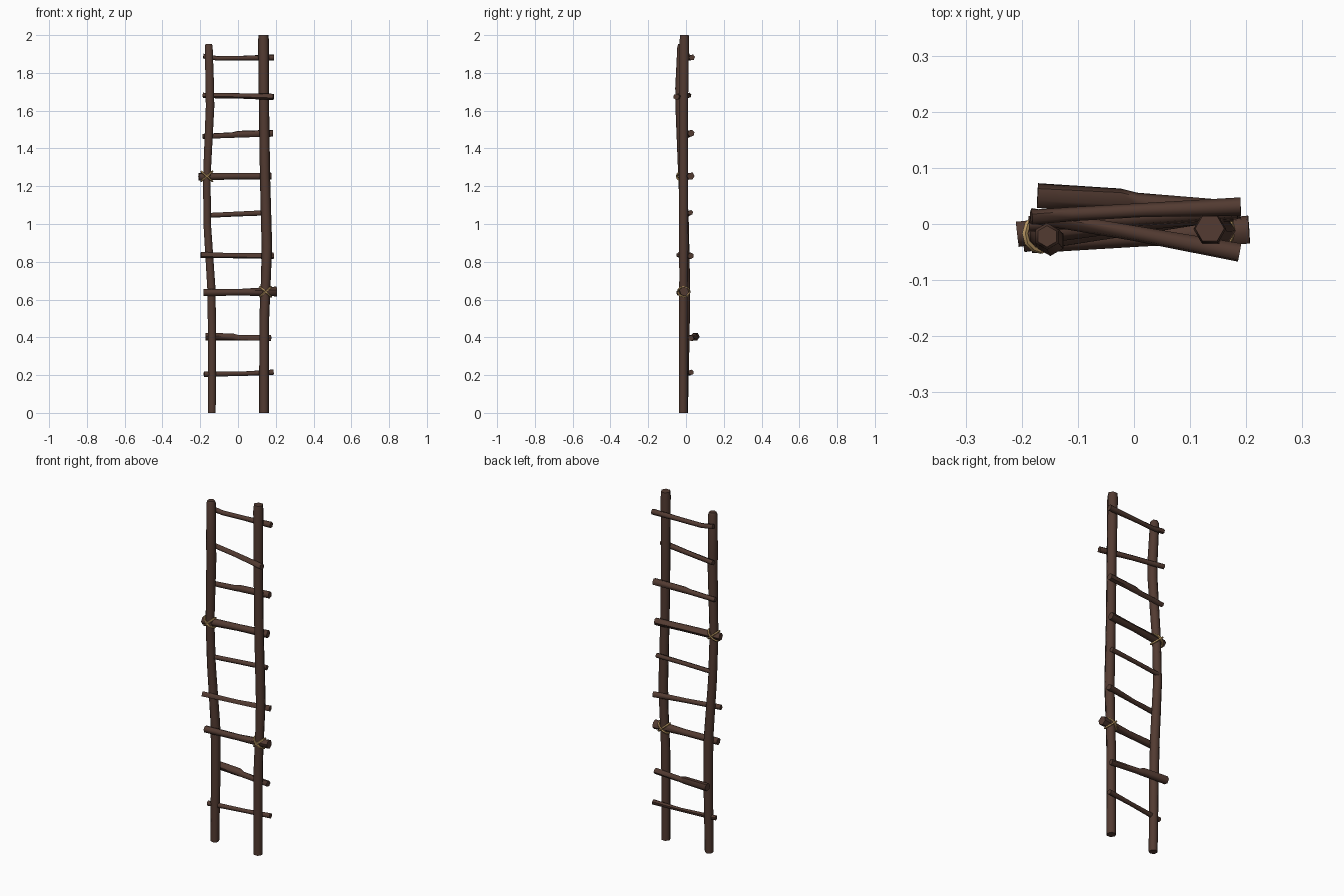
import bpy, bmesh, math, random
from mathutils import Vector

random.seed(4)


def material(name, rgb):
    m = bpy.data.materials.new(name)
    m.diffuse_color = (*rgb, 1)
    return m


WOOD = material("dark brown wood", (0.085, 0.043, 0.031))
ROPE = material("tan rope", (0.50, 0.32, 0.13))


def finish(name, bm, mat, angle):
    bmesh.ops.recalc_face_normals(bm, faces=bm.faces[:])
    me = bpy.data.meshes.new(name)
    bm.to_mesh(me)
    bm.free()
    me.materials.append(mat)
    ob = bpy.data.objects.new(name, me)
    bpy.context.collection.objects.link(ob)
    bpy.context.view_layer.objects.active = ob
    ob.select_set(True)
    bpy.ops.object.shade_smooth_by_angle(angle=math.radians(angle))
    ob.select_set(False)


def tube(name, pts, mat, ref, sides=6, phase=0.0, jitter=0.0, closed=False, angle=62):
    """Low-poly tube through (x, y, z, radius) points."""
    bm = bmesh.new()
    P = [Vector(p[:3]) for p in pts]
    n = len(P)
    rings = []
    for i, p in enumerate(P):
        if closed:
            t = P[(i + 1) % n] - P[i - 1]
        else:
            t = P[min(i + 1, n - 1)] - P[max(i - 1, 0)]
        t.normalize()
        u = (ref - t * ref.dot(t)).normalized()
        v = t.cross(u)
        ring = []
        for k in range(sides):
            a = phase + math.tau * k / sides
            r = pts[i][3] * (1 + random.uniform(-jitter, jitter))
            ring.append(bm.verts.new(p + (u * math.cos(a) + v * math.sin(a)) * r))
        rings.append(ring)
    for i in range(n if closed else n - 1):
        a, b = rings[i], rings[(i + 1) % n]
        for k in range(sides):
            j = (k + 1) % sides
            bm.faces.new((a[k], a[j], b[j], b[k]))
    if not closed:
        bm.faces.new(rings[0][::-1])
        bm.faces.new(rings[-1])
    finish(name, bm, mat, angle)


X, Y, Z = Vector((1, 0, 0)), Vector((0, 1, 0)), Vector((0, 0, 1))

# Two crooked upright poles
tube("left_rail", [
    (-0.138, -0.013, 0, 0.023), (-0.137, -0.006, 0.40, 0.025),
    (-0.141, -0.003, 0.66, 0.025), (-0.163, -0.008, 1.00, 0.023),
    (-0.165, -0.018, 1.25, 0.023), (-0.148, -0.030, 1.62, 0.026),
    (-0.149, -0.031, 1.72, 0.026), (-0.155, -0.022, 1.94, 0.024),
    (-0.155, -0.022, 1.952, 0.019)], WOOD, Y)
tube("right_rail", [
    (0.138, -0.015, 0, 0.026), (0.139, -0.015, 0.50, 0.026),
    (0.148, -0.013, 0.72, 0.026), (0.153, -0.012, 0.88, 0.028),
    (0.143, -0.013, 1.25, 0.027), (0.138, -0.013, 1.60, 0.027),
    (0.135, -0.009, 1.97, 0.029), (0.135, -0.008, 2.0, 0.026)], WOOD, X)

# Nine uneven rungs: each a short path of (x, y, z, radius)
RUNGS = [
    [(-0.180, -0.015, 0.205, 0.015), (0.03, 0.012, 0.208, 0.012), (0.188, 0.027, 0.215, 0.015)],
    [(-0.172, 0.050, 0.405, 0.022), (-0.025, 0.043, 0.402, 0.021),
     (0.005, 0.040, 0.398, 0.015), (0.175, 0.026, 0.396, 0.016)],
    [(-0.183, -0.033, 0.637, 0.019), (0.02, -0.022, 0.639, 0.018), (0.205, -0.010, 0.643, 0.025)],
    [(-0.197, -0.037, 0.836, 0.015), (0.0, -0.008, 0.832, 0.013), (0.188, 0.025, 0.831, 0.017)],
    [(-0.160, 0.000, 1.045, 0.013), (0.0, 0.012, 1.053, 0.013), (0.168, 0.024, 1.060, 0.014)],
    [(-0.208, -0.018, 1.250, 0.022), (0.0, 0.006, 1.253, 0.019), (0.175, 0.025, 1.254, 0.020)],
    [(-0.187, 0.000, 1.464, 0.014), (-0.03, 0.010, 1.471, 0.015),
     (0.0, 0.013, 1.476, 0.018), (0.184, 0.027, 1.481, 0.019)],
    [(-0.185, 0.015, 1.681, 0.014), (0.0, -0.016, 1.678, 0.014), (0.188, -0.051, 1.673, 0.017)],
    [(-0.183, 0.012, 1.888, 0.014), (-0.11, 0.018, 1.877, 0.013),
     (0.02, 0.025, 1.879, 0.013), (0.190, 0.031, 1.882, 0.016)],
]
for i, path in enumerate(RUNGS):
    tube(f"rung_{i + 1}", path, WOOD, Z, phase=random.uniform(0, 1), jitter=0.06)


# Crossed rope lashings where rung and pole meet
def lashing(side, cx, cy, cz):
    for s in (-1, 1):
        d = Vector((s * 0.75, 0, 0.66))
        pts = []
        for k in range(12):
            a = math.tau * k / 12
            p = Vector((cx, cy, cz)) + d * (0.039 * math.cos(a)) + Y * (0.031 * math.sin(a))
            pts.append((*p, 0.0055))
        tube(f"{side}_rope_loop_{'a' if s < 0 else 'b'}", pts, ROPE,
             d.cross(Y), sides=5, closed=True)


lashing("left", -0.165, -0.017, 1.252)
lashing("right", 0.146, -0.012, 0.641)
